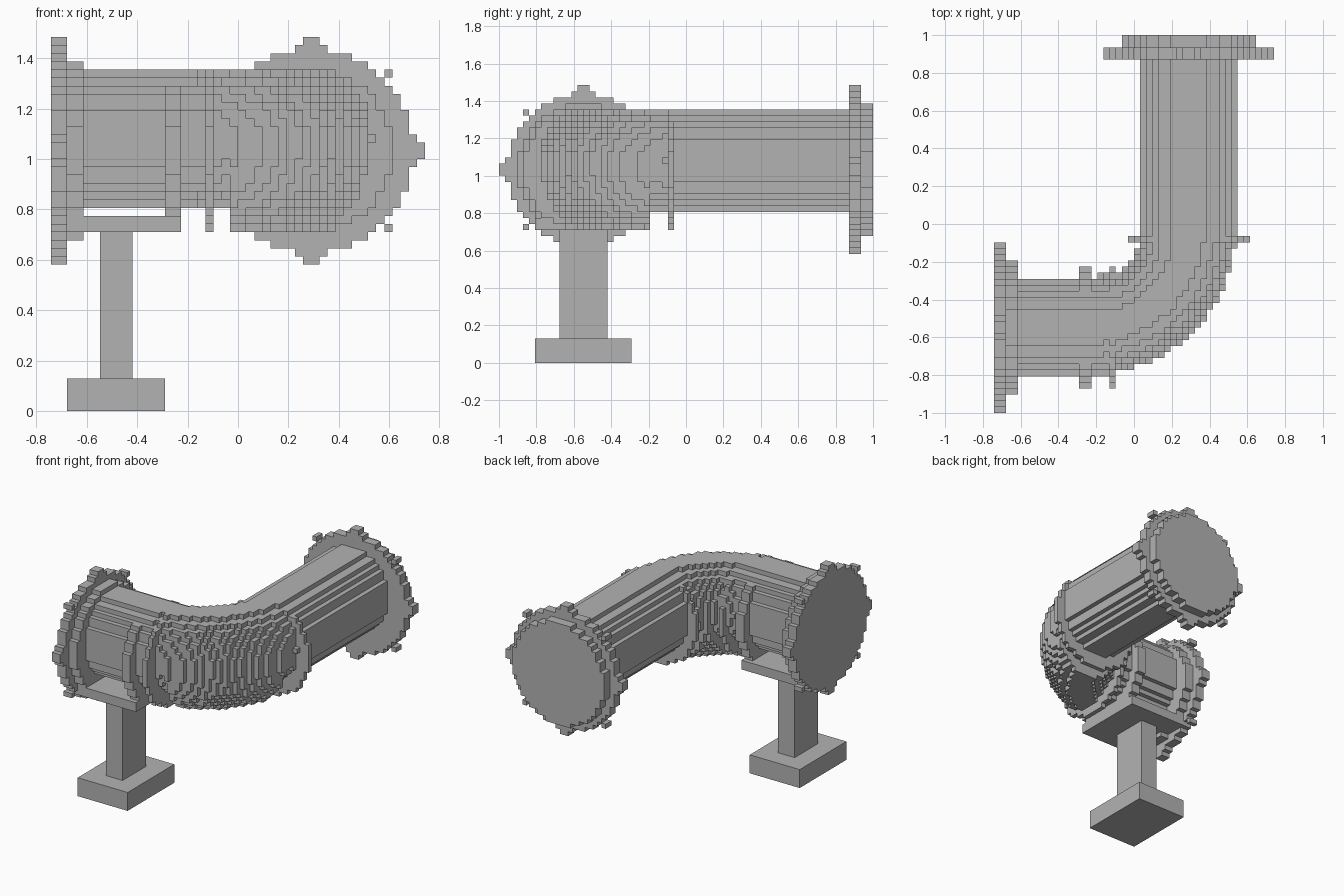
import bpy, bmesh, math

if "Cube" in bpy.data.objects:
    bpy.data.objects.remove(bpy.data.objects["Cube"])

U = 2 / 62                      # block size; everything below is in blocks
AX_X, AX_Y = 9, -17             # centre lines of the two pipe arms (x of rear arm, y of left arm)
ZC, ZP = 32, 33.5               # flange centre height, pipe centre height
RP = 8.45                       # pipe radius

mat = bpy.data.materials.new("plain grey")
mat.diffuse_color = (0.45, 0.45, 0.45, 1)
mat.use_nodes = True
mat.node_tree.nodes["Principled BSDF"].inputs["Base Color"].default_value = mat.diffuse_color

DIRS = {
    (1, 0, 0): [(1, 0, 0), (1, 1, 0), (1, 1, 1), (1, 0, 1)],
    (-1, 0, 0): [(0, 0, 0), (0, 0, 1), (0, 1, 1), (0, 1, 0)],
    (0, 1, 0): [(0, 1, 0), (0, 1, 1), (1, 1, 1), (1, 1, 0)],
    (0, -1, 0): [(0, 0, 0), (1, 0, 0), (1, 0, 1), (0, 0, 1)],
    (0, 0, 1): [(0, 0, 1), (1, 0, 1), (1, 1, 1), (0, 1, 1)],
    (0, 0, -1): [(0, 0, 0), (0, 1, 0), (1, 1, 0), (1, 0, 0)],
}


def blocks(name, box, inside=lambda x, y, z: True):
    """Fill a box of blocks where inside(block centre) holds; keep only outer faces."""
    (x0, x1), (y0, y1), (z0, z1) = box
    cells = {(x, y, z) for x in range(x0, x1) for y in range(y0, y1) for z in range(z0, z1)
             if inside(x + .5, y + .5, z + .5)}
    bm = bmesh.new()
    verts = {}

    def vert(p):
        if p not in verts:
            verts[p] = bm.verts.new([c * U for c in p])
        return verts[p]

    for c in cells:
        for d, quad in DIRS.items():
            if tuple(a + b for a, b in zip(c, d)) not in cells:
                bm.faces.new([vert(tuple(a + b for a, b in zip(c, q))) for q in quad])
    # merge the flat runs of faces
    bmesh.ops.dissolve_limit(bm, angle_limit=0.01, verts=bm.verts, edges=bm.edges)
    me = bpy.data.meshes.new(name)
    bm.to_mesh(me)
    bm.free()
    me.materials.append(mat)
    ob = bpy.data.objects.new(name, me)
    bpy.context.collection.objects.link(ob)


def disc(name, axis, a, b, r, zc=ZC, bolts=False):
    """Round slab from a to b along x or y, with optional bolt bumps on the rim."""
    c = AX_Y if axis == "x" else AX_X

    def inside(x, y, z):
        s, t = abs((y if axis == "x" else x) - c), abs(z - zc)
        bump = bolts and (s, t) in ((.5, 13.5), (13.5, .5), (9.5, 9.5))
        return math.hypot(s, t) < r or bump

    along, across = (a, b), (c - 15, c + 15)
    box = (along, across) if axis == "x" else (across, along)
    blocks(name, (*box, (17, 48)), inside)


# flanges: bolted plate and smaller collar at each end
disc("left_flange", "x", -23, -21, 12.65, bolts=True)
disc("left_flange_step", "x", -21, -19, 10.9)
disc("rear_flange", "y", 27, 29, 12.65, bolts=True)
disc("rear_flange_step", "y", 29, 31, 10.9)

# straight pipe arms
disc("left_pipe", "x", -19, -7, RP, ZP)
disc("rear_pipe", "y", -2, 27, RP, ZP)

# thin rings around the pipe at the bend ends
disc("left_ring", "x", -9, -7, 10)
disc("bend_ring", "x", -4, -3, 10)
disc("rear_ring", "y", -3, -2, 10)

# elbow: quarter bend, deeper underneath around the middle
R = 16.3
CX, CY = AX_X - R, AX_Y + R


def elbow(x, y, z):
    if x < CX:
        s = abs(y - AX_Y)
    elif y > CY:
        s = abs(x - AX_X)
    else:
        s = abs(math.hypot(x - CX, y - CY) - R)
    half = 7.7 if x > CX + 3 and y < CY - 2 else 8.3
    if (s / half) ** 2 + ((z - ZP) / RP) ** 2 < 1:
        return True
    return x > -1 and y < -6 and (s / half) ** 2 + ((z - ZC) / 10.1) ** 2 < 1


blocks("elbow", ((-8, 19), (-27, 0), (21, 43)), elbow)

# support stand
blocks("saddle_plate", ((-21, -7), (-25, -9), (22, 24)))
blocks("support_post", ((-17, -13), (-21, -13), (4, 22)))
blocks("support_foot", ((-21, -9), (-25, -9), (0, 4)))
